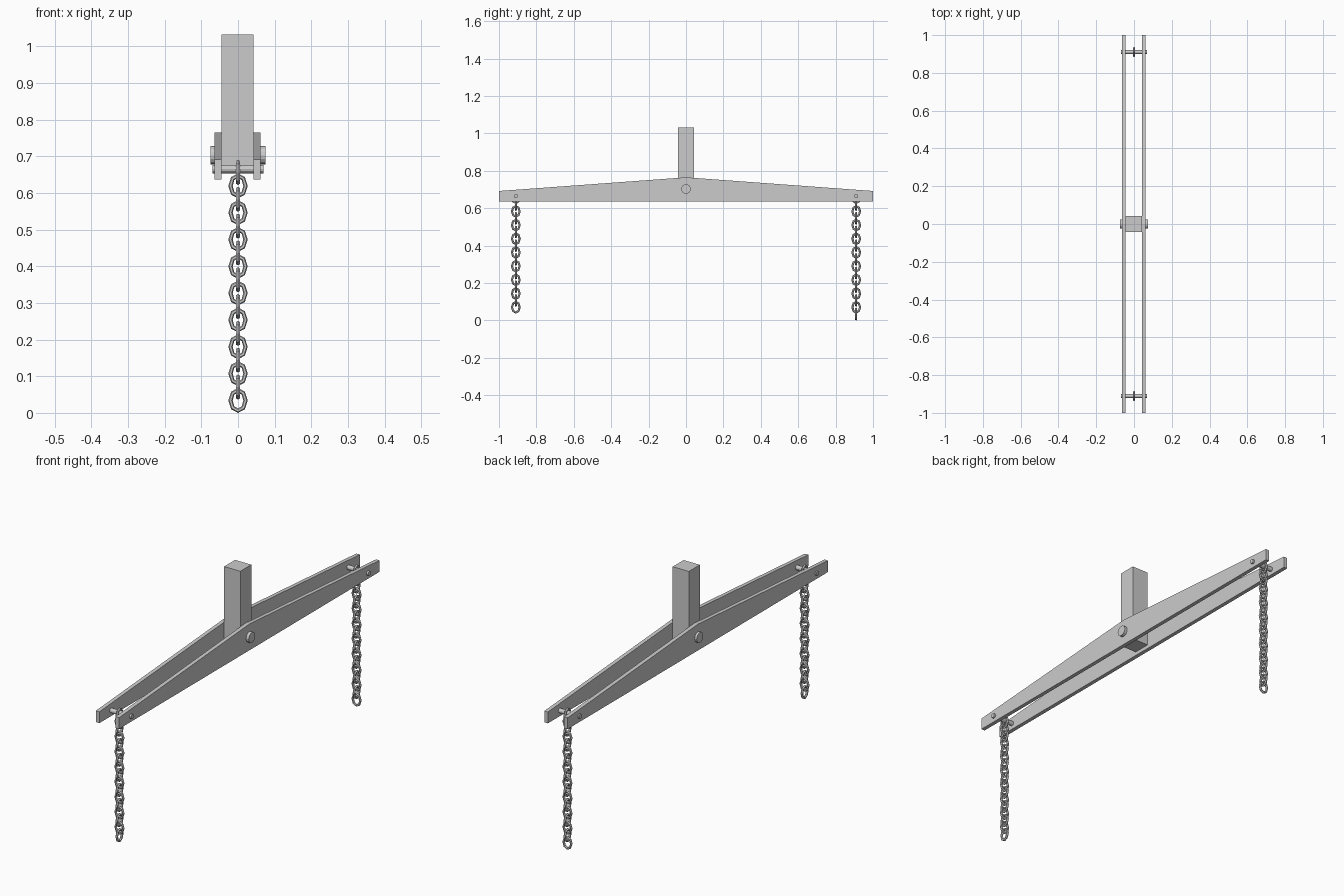
import bpy, bmesh
from math import pi
from mathutils import Matrix

if "Cube" in bpy.data.objects:
    bpy.data.objects.remove(bpy.data.objects["Cube"])


def finish(bm, name):
    bmesh.ops.recalc_face_normals(bm, faces=bm.faces)
    me = bpy.data.meshes.new(name)
    bm.to_mesh(me)
    bm.free()
    ob = bpy.data.objects.new(name, me)
    bpy.context.collection.objects.link(ob)
    return ob


def box(name, lo, hi):
    bm = bmesh.new()
    size = [h - l for l, h in zip(lo, hi)]
    mid = [(h + l) / 2 for l, h in zip(lo, hi)]
    bmesh.ops.create_cube(bm, size=1, matrix=Matrix.Translation(mid) @ Matrix.Diagonal((*size, 1)))
    return finish(bm, name)


def plate(name, x0, x1, profile):
    bm = bmesh.new()
    face = bm.faces.new([bm.verts.new((x0, y, z)) for y, z in profile])
    ext = bmesh.ops.extrude_face_region(bm, geom=[face])
    verts = [g for g in ext["geom"] if isinstance(g, bmesh.types.BMVert)]
    bmesh.ops.translate(bm, verts=verts, vec=(x1 - x0, 0, 0))
    return finish(bm, name)


def pin(name, y, z, r, half, sides):
    bm = bmesh.new()
    bmesh.ops.create_cone(bm, cap_ends=True, segments=sides, radius1=r, radius2=r, depth=2 * half,
                          matrix=Matrix.Translation((0, y, z)) @ Matrix.Rotation(pi / 2, 4, 'Y'))
    return finish(bm, name)


def add_link(bm, matrix, a=0.028, b=0.0205, r=0.006, major=8, minor=6):
    # oval ring lying in the local xz plane
    rings = []
    for i in range(major):
        turn = Matrix.Rotation(2 * pi * i / major, 4, 'Y')
        ring = []
        for j in range(minor):
            tube = Matrix.Rotation(2 * pi * j / minor, 4, 'Z') @ Matrix.Translation((r, 0, 0))
            off = tube.translation
            p = turn.to_3x3() @ off
            c = turn.to_3x3().col[0]
            p.x += c.x * b
            p.z += c.z * a
            ring.append(bm.verts.new(matrix @ p))
        rings.append(ring)
    for i in range(major):
        p, q = rings[i], rings[(i + 1) % major]
        for j in range(minor):
            k = (j + 1) % minor
            bm.faces.new((p[j], p[k], q[k], q[j]))


def chain(name, y, first):
    bm = bmesh.new()
    for k in range(first, 18):
        m = Matrix.Translation((0, y, 0.034 + 0.0366 * k))
        if k % 2:
            m = m @ Matrix.Rotation(pi / 2, 4, 'Z')
        add_link(bm, m)
    return finish(bm, name)


# central post
box("post", (-0.045, -0.042, 0.655), (0.042, 0.042, 1.032))

# two tapered beam plates
profile = [(-1, 0.637), (1, 0.637), (1, 0.692), (0, 0.765), (-1, 0.692)]
plate("beam_plate_left", -0.064, -0.045, profile)
plate("beam_plate_right", 0.042, 0.061, profile)

# pivot bolt and chain pins
pin("pivot_bolt", 0, 0.703, 0.025, 0.075, 16)
for side, y, first in (("front", -0.91, 1), ("back", 0.91, 0)):
    pin(side + "_chain_pin", y, 0.665, 0.011, 0.07, 12)
    # the back chain carries one extra link
    chain(side + "_chain", y, first)
